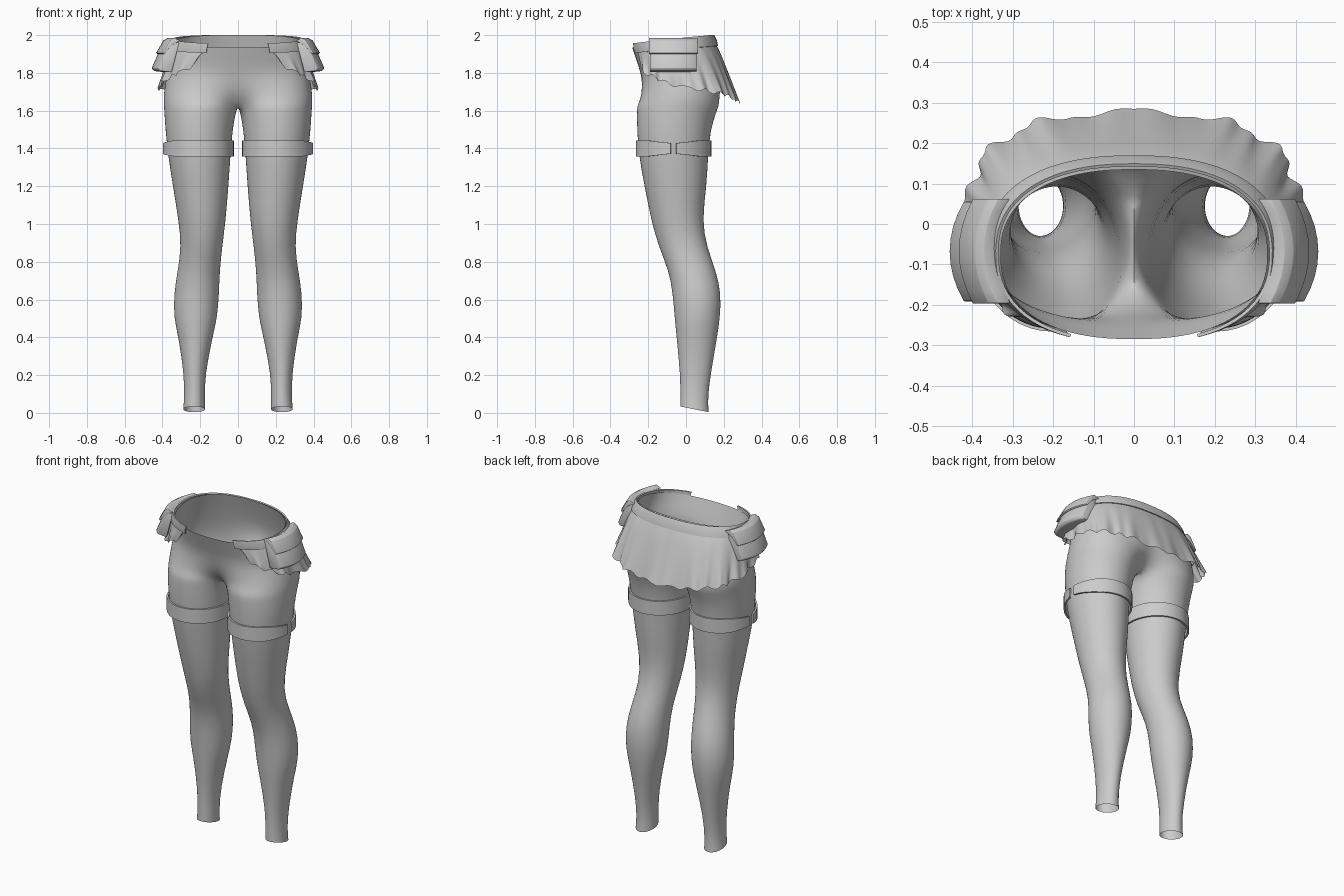
import bpy, bmesh
from math import sin, cos, pi, radians, copysign

if "Cube" in bpy.data.objects:
    bpy.data.objects.remove(bpy.data.objects["Cube"])

grey = bpy.data.materials.new("plain grey")
grey.use_nodes = True
grey.diffuse_color = (0.6, 0.6, 0.6, 1)
grey.node_tree.nodes["Principled BSDF"].inputs["Base Color"].default_value = (0.6, 0.6, 0.6, 1)


def loft(name, rows, closed=False, caps=False, seam=False, thick=0, smooth=0, bevel=0, angle=35):
    """Skin rows of points, mirror them to the other side and finish the shading."""
    bm = bmesh.new()
    grid = [[bm.verts.new(p) for p in row] for row in rows]
    n = len(rows[0])
    for low, high in zip(grid, grid[1:]):
        for i in range(n if closed else n - 1):
            j = (i + 1) % n
            quad = (low[i], low[j], high[j], high[i])
            # Faces on the centre plane would be an inner wall
            if not (seam and all(v.co.x < 1e-4 for v in quad)):
                bm.faces.new(quad)
    if caps:
        bm.faces.new(grid[0])
        bm.faces.new(grid[-1])
        bmesh.ops.recalc_face_normals(bm, faces=bm.faces)
    bmesh.ops.delete(bm, geom=[v for v in bm.verts if not v.link_faces], context='VERTS')
    mesh = bpy.data.meshes.new(name)
    bm.to_mesh(mesh)
    bm.free()
    mesh.materials.append(grey)
    ob = bpy.data.objects.new(name, mesh)
    bpy.context.collection.objects.link(ob)
    if bevel:
        m = ob.modifiers.new("bevel", 'BEVEL')
        m.width, m.segments = bevel, 2
    m = ob.modifiers.new("mirror", 'MIRROR')
    m.merge_threshold = 0.0005
    if thick:
        m = ob.modifiers.new("thickness", 'SOLIDIFY')
        m.thickness, m.offset = thick, 1
    if smooth:
        ob.modifiers.new("smooth", 'SUBSURF').levels = smooth
    bpy.ops.object.select_all(action='DESELECT')
    ob.select_set(True)
    bpy.context.view_layer.objects.active = ob
    bpy.ops.object.convert(target='MESH')
    bpy.ops.object.shade_smooth_by_angle(angle=radians(angle))
    return ob


def power(v, p):
    return copysign(abs(v) ** p, v)


def outline(a, rx, front, back, p=0.85):
    """Point on the rounded waist outline; -90 degrees is front, 90 is back."""
    mid, ry = (front + back) / 2, (back - front) / 2
    return rx * max(0, cos(a)) ** p, mid + ry * power(sin(a), p)


def leg_point(t, x0, x1, y0, y1, grow=0):
    return ((x0 + x1) / 2 + ((x1 - x0) / 2 + grow) * cos(t),
            (y0 + y1) / 2 + ((y1 - y0) / 2 + grow) * sin(t))


# Legs: height, inner x, outer x, front y, back y
legs = [(0.02, .175, .29, -.03, .12), (0.08, .175, .285, -.03, .115), (0.2, .175, .285, -.03, .13),
        (0.4, .135, .315, -.05, .165), (0.5, .11, .34, -.06, .18), (0.63, .10, .34, -.07, .187),
        (0.75, .097, .32, -.09, .16), (0.88, .083, .30, -.145, .11), (1.02, .065, .315, -.185, .085),
        (1.2, .05, .345, -.22, .11), (1.36, .04, .37, -.25, .117), (1.5, .028, .385, -.26, .13),
        (1.59, .012, .39, -.26, .16)]
# Hips: height, half width, front y, back y, blend from leg to waist, tilt
hips = [(1.625, .393, -.26, .175, 0, 0), (1.66, .395, -.255, .19, .4, 0), (1.72, .39, -.25, .2, .75, 0),
        (1.8, .375, -.24, .19, 1, 0), (1.88, .355, -.262, .165, 1, .08), (1.968, .33, -.285, .135, 1, .16)]
N = 36
turns = [2 * pi * i / N for i in range(N)]
rows = []
for k, (z, *box) in enumerate(legs):
    ring = [leg_point(t, *box) for t in turns]
    # The ankle opening is cut lower at the back
    rows.append([(x, y, max(0, z - .2 * (y - .04)) if k == 0 else z) for x, y in ring])
for z, rx, front, back, w, tilt in hips:
    row = []
    for t in turns:
        s = t if t <= pi else t - 2 * pi
        lx, ly = leg_point(t, 0, rx, front, back)
        if abs(s) > radians(149):
            edge = power(sin(s), 1) / sin(radians(150))
            hx, hy = 0, (front + back) / 2 + edge * (back - front) / 2
            lx = 0
        else:
            hx, hy = outline(s * 0.6, rx, front, back)
        x, y = lx + (hx - lx) * w, ly + (hy - ly) * w
        row.append((x, y, z + tilt * (y + .075)))
    rows.append(row)
loft("legs_and_hips", rows, closed=True, seam=True, smooth=1, angle=60)


def sweep(start, count):
    return [radians(start + (90 - start) * i / count) for i in range(count + 1)]


# Waistband, open at the centre front
band = []
for rx, front, back, z, slope in ((.357, -.281, .162, 1.928, .08), (.35, -.287, .156, 1.955, .09),
                                  (.335, -.288, .142, 1.984, .1)):
    pts = [outline(a, rx, front, back) for a in sweep(-66, 30)]
    band.append([(x, y, z + slope * y) for x, y in pts])
loft("waistband", band, thick=.008, angle=45)

# Short ruffled overskirt around the sides and back
skirt = []
STEPS = 8
for r in range(STEPS + 1):
    u = 1 - r / STEPS
    row = []
    for a in sweep(-70, 100):
        d = a * 180 / pi
        tx, ty = outline(a, .352, -.278, .158)
        bx, by = outline(a, .415, -.27, .275, .75)
        hem = 1.72 - .08 * d / 90 if d > 0 else 1.72 - d * .0017
        if d < -58:
            hem += (-58 - d) * .007
        ripple = sin(a * 13) + .5 * sin(a * 29 + 1)
        swell = 1 + .028 * ripple * u * u
        hem += .009 * sin(a * 21 + 2) * min(1, (d + 70) / 20)
        top = 1.94 + .08 * ty
        f = u ** .85
        row.append(((tx + (bx - tx) * f) * (swell if d < 80 else 1),
                    (ty + (by - ty) * f) * swell, top + (hem - top) * u))
    skirt.append(row)
loft("overskirt", skirt, angle=50)


# Side pouches: a flared body with a flap over it
def pouch(name, profile, y0, y1, bevel):
    stations = []
    for i in range(9):
        s = i / 4 - 1
        y = (y0 + y1) / 2 + s * (y1 - y0) / 2
        stations.append([(x - .035 * s * s, y * (1 + .05 * (1.98 - z)), z) for x, z in profile])
    loft(name, stations, closed=True, caps=True, bevel=bevel, angle=40)


pouch("pouch_body", [(.345, 1.96), (.385, 1.965), (.42, 1.91), (.457, 1.825), (.445, 1.81), (.385, 1.803)],
      -.19, .055, .004)
pouch("pouch_flap", [(.34, 1.972), (.372, 1.985), (.395, 1.972), (.434, 1.905), (.426, 1.9), (.385, 1.945)],
      -.196, .062, .002)

# Thigh straps, split and narrowed at the outer side
straps = []
for z, side in ((1.357, -1), (1.4, 0), (1.443, 1)):
    row = []
    for i in range(41):
        t = radians(4 + 352 * i / 40)
        near = max(0, 1 - min(t, 2 * pi - t) / radians(45))
        x, y = leg_point(t, .036, .374, -.252, .12, .004 + .012 * near)
        row.append((x, y, z - side * .016 * near))
    straps.append(row)
loft("thigh_straps", straps, thick=.01, angle=45)
